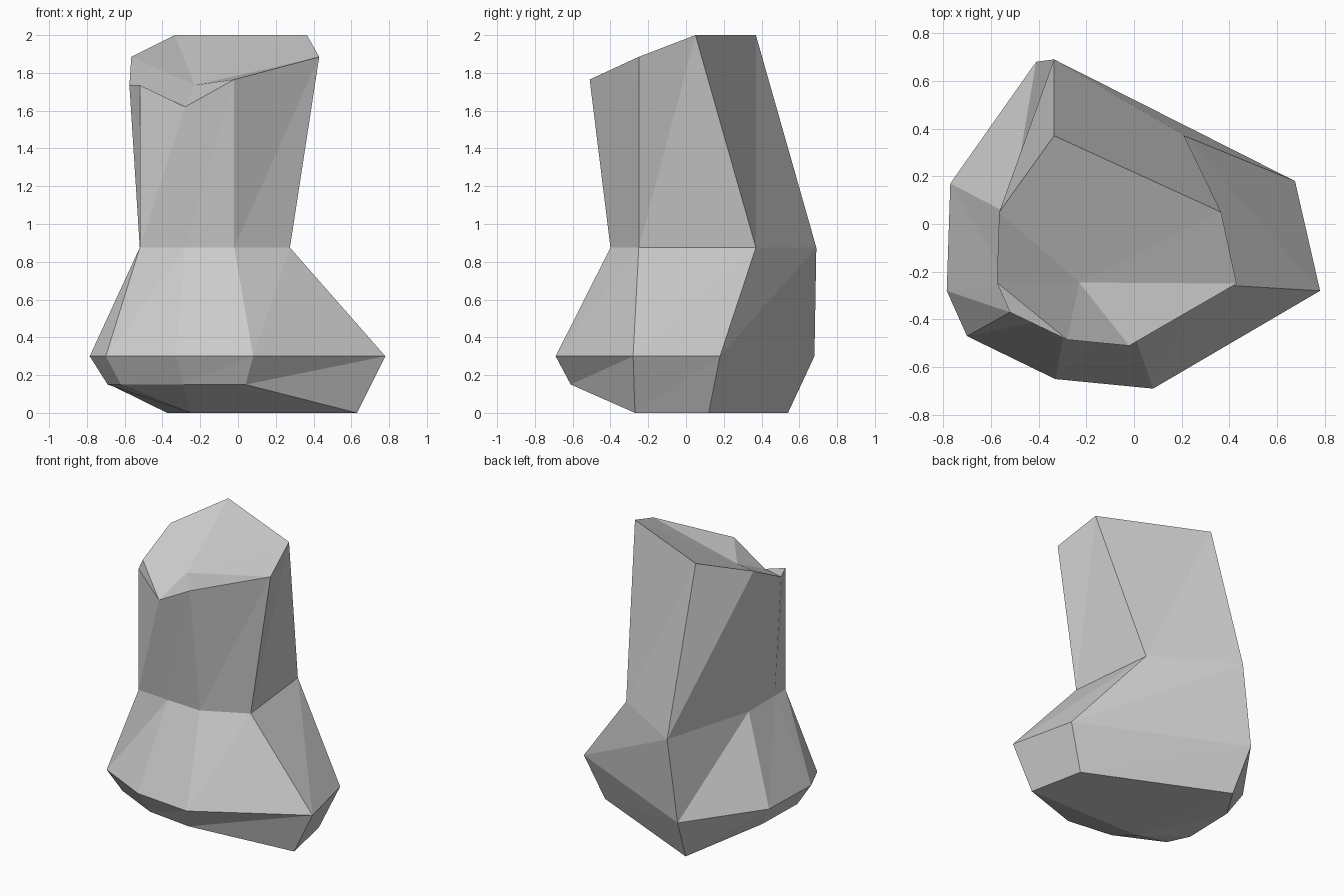
import bpy, bmesh

if "Cube" in bpy.data.objects:
    bpy.data.objects.remove(bpy.data.objects["Cube"])

# Four eight-sided loops, counter-clockwise from the front corner
foot = [(.04, -.61, .15), (.63, -.27, 0), (.55, .12, 0), (-.375, .54, 0),
        (-.68, .12, .15), (-.69, -.26, .15), (-.62, -.41, .15), (-.29, -.57, .15)]
rim = [(.08, -.69), (.78, -.28), (.675, .18), (-.41, .68),
       (-.77, .17), (-.785, -.28), (-.70, -.47), (-.33, -.65)]
neck = [(-.02, -.40), (.275, -.25), (.21, .37), (-.335, .69),
        (-.52, .04), (-.52, -.25), (-.52, -.37), (-.28, -.385)]
crown = [(-.02, -.51, 1.765), (.43, -.25, 1.885), (.365, .05, 2), (-.335, .37, 2),
         (-.565, .05, 1.885), (-.575, -.245, 1.735), (-.52, -.37, 1.735), (-.28, -.485, 1.62)]
rim = [(x, y, .30) for x, y in rim]
neck = [(x, y, .875) for x, y in neck]

bm = bmesh.new()
loops = [[bm.verts.new(p) for p in loop] for loop in (foot, rim, neck, crown)]

# Faceted sides: every quad is split along the same rising diagonal
for low, high in zip(loops, loops[1:]):
    for k in range(8):
        n = (k + 1) % 8
        bm.faces.new((low[k], low[n], high[n]))
        bm.faces.new((low[k], high[n], high[k]))


def cap(loop, centre):
    """Close a loop with a fan of triangles around an off-centre point."""
    c = bm.verts.new(centre)
    for k in range(len(loop)):
        bm.faces.new((loop[k - 1], loop[k], c))


# Underside and chipped top
cap(loops[0], (-.25, -.27, 0))
top = loops[3]
bm.faces.new(top[5:8])
cap(top[:6] + top[7:], (-.23, -.245, 1.735))

bmesh.ops.recalc_face_normals(bm, faces=bm.faces)
mesh = bpy.data.meshes.new("rock_pillar")
bm.to_mesh(mesh)
bm.free()
bpy.context.collection.objects.link(bpy.data.objects.new("rock_pillar", mesh))
